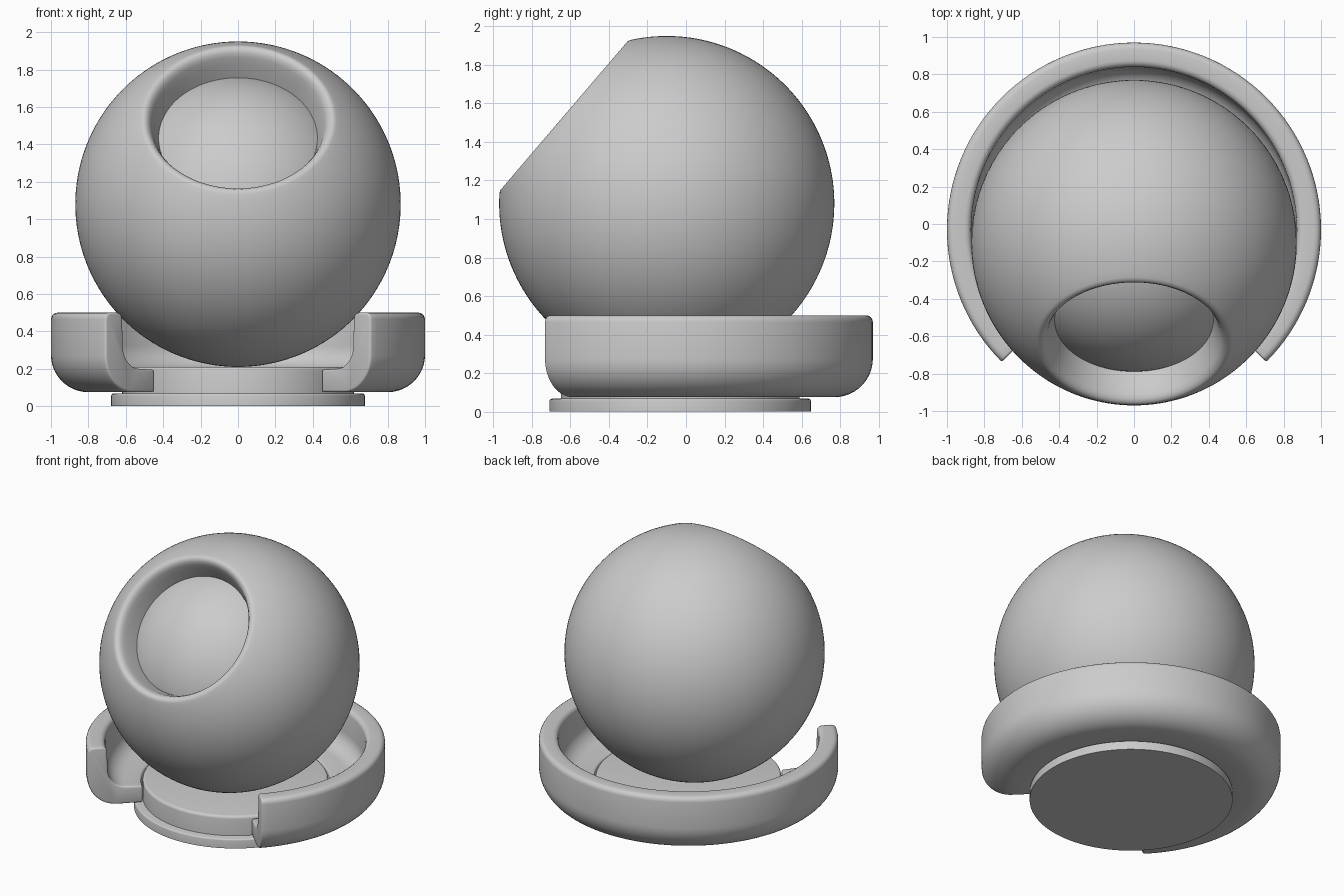
import bpy, bmesh
from math import sin, cos, pi, radians, asin, atan2
from mathutils import Matrix

if "Cube" in bpy.data.objects:
    bpy.data.objects.remove(bpy.data.objects["Cube"])


def arc(cx, cz, r, a0, a1, n):
    """Points on an arc in the (radius, height) plane, degrees."""
    return [(cx + r * cos(radians(a0 + (a1 - a0) * i / n)),
             cz + r * sin(radians(a0 + (a1 - a0) * i / n))) for i in range(n + 1)]


def lathe(name, profile, matrix, steps=128, start=0.0, sweep=2 * pi, closed=False, bevel=0.0):
    """Revolve a profile around z; partial sweeps get end caps."""
    bm = bmesh.new()
    full = sweep > 2 * pi - 1e-6
    rings = []
    for i in range(steps if full else steps + 1):
        a = start + sweep * i / steps
        rings.append([bm.verts.new((r * cos(a), r * sin(a), z)) for r, z in profile])
    n = len(profile)
    for i in range(steps):
        a, b = rings[i], rings[(i + 1) % len(rings)]
        for j in range(n if closed else n - 1):
            k = (j + 1) % n
            bm.faces.new((a[j], b[j], b[k], a[k]))
    if not full:
        bm.faces.new(rings[0])
        bm.faces.new(rings[-1][::-1])
    bmesh.ops.remove_doubles(bm, verts=bm.verts, dist=1e-5)
    bmesh.ops.dissolve_degenerate(bm, edges=bm.edges, dist=1e-5)
    bmesh.ops.recalc_face_normals(bm, faces=bm.faces)
    if bevel:
        edges = [e for e in bm.edges if len(e.link_faces) == 2 and e.calc_face_angle() > 1.2]
        bmesh.ops.bevel(bm, geom=edges, offset=bevel, segments=3, profile=0.5, affect='EDGES')
    mesh = bpy.data.meshes.new(name)
    bm.to_mesh(mesh)
    bm.free()
    obj = bpy.data.objects.new(name, mesh)
    obj.matrix_world = matrix
    bpy.context.collection.objects.link(obj)
    bpy.ops.object.select_all(action='DESELECT')
    obj.select_set(True)
    bpy.context.view_layer.objects.active = obj
    bpy.ops.object.shade_smooth_by_angle(angle=radians(40))
    return obj


# Ball: outer shell with a tilted round opening facing front and up
R = 0.87
tilt = Matrix.Translation((0, -0.10, 1.08)) @ Matrix.Rotation(atan2(0.76, 0.65), 4, 'X')
rim = 90 - asin(0.525 / R) * 180 / pi
shell = [(0, -R)] + arc(0, 0, R, -88, rim, 70)
shell += [(0.511, 0.702), (0.494, 0.700), (0.478, 0.688), (0.465, 0.665),
          (0.451, 0.625), (0.435, 0.58), (0.415, 0.51), (0, 0.51)]
lathe("outer_shell", shell, tilt)

# Inner core seen through the opening
core = [(0, -0.69)] + arc(0, 0, 0.69, -86, 86, 48) + [(0, 0.69)]
lathe("inner_core", core, tilt, steps=96)

# Base: foot disc and the pedestal the ball rests on
base = Matrix.Translation((0, -0.03, 0))
foot = [(0, 0), (0.678, 0)] + arc(0.668, 0.057, 0.01, 0, 90, 3) + [(0, 0.067)]
lathe("foot_disc", foot, base)
pedestal = [(0, 0.05), (0.62, 0.05)] + arc(0.60, 0.19, 0.02, 0, 90, 4) + [(0, 0.21)]
lathe("pedestal", pedestal, base)

# Cradle: thick L-section ring with a quarter left open at the front
section = [(0.63, 0.075)]
section += arc(0.80, 0.275, 0.20, -90, 0, 14)       # rounded outer bottom
section += arc(0.965, 0.465, 0.035, 0, 90, 4)       # top lip, outside
section += arc(0.905, 0.465, 0.035, 90, 180, 4)     # top lip, inside
section += arc(0.74, 0.325, 0.125, 0, -90, 10)      # inner hollow
section += [(0.63, 0.195)]
lathe("cradle_ring", section, base, steps=96, start=radians(-45), sweep=radians(270),
      closed=True, bevel=0.012)
